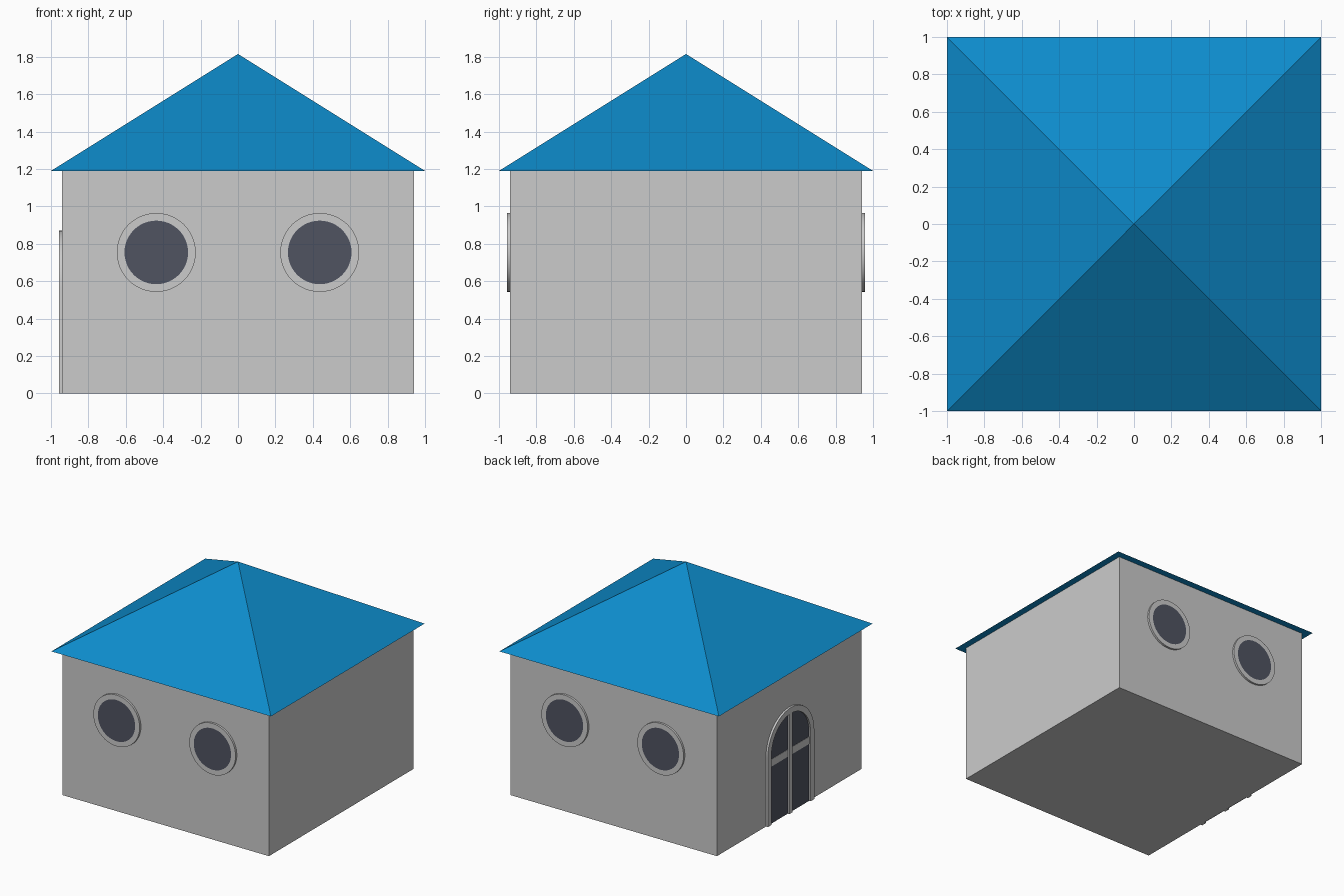
import bpy, bmesh, math
from mathutils import Matrix

if "Cube" in bpy.data.objects:
    bpy.data.objects.remove(bpy.data.objects["Cube"], do_unlink=True)


def material(name, rgb):
    mat = bpy.data.materials.new(name)
    mat.use_nodes = True
    colour = (*rgb, 1)
    mat.diffuse_color = colour
    mat.node_tree.nodes["Principled BSDF"].inputs["Base Color"].default_value = colour
    return mat


WALL = material("stone_grey", (0.60, 0.60, 0.60))
ROOF = material("roof_blue", (0.004, 0.26, 0.60))
GLASS = material("dark_glass", (0.08, 0.088, 0.12))

HALF, EAVES, APEX = 0.94, 1.19, 1.815
DEPTH = 0.017
LEFT_WALL = Matrix.Translation((-HALF, 0, 0)) @ Matrix.Rotation(-math.pi / 2, 4, "Z")


def finish(name, bm, *mats, smooth=False):
    bmesh.ops.recalc_face_normals(bm, faces=bm.faces)
    mesh = bpy.data.meshes.new(name)
    bm.to_mesh(mesh)
    bm.free()
    for mat in mats:
        mesh.materials.append(mat)
    obj = bpy.data.objects.new(name, mesh)
    bpy.context.collection.objects.link(obj)
    if smooth:
        bpy.ops.object.select_all(action="DESELECT")
        obj.select_set(True)
        bpy.context.view_layer.objects.active = obj
        bpy.ops.object.shade_smooth_by_angle(angle=math.radians(35))
    return obj


def box(name, mat, lo, hi, matrix=Matrix()):
    bm = bmesh.new()
    bmesh.ops.create_cube(bm, size=1)
    for v in bm.verts:
        v.co = [a + (c + 0.5) * (b - a) for a, b, c in zip(lo, hi, v.co)]
    bm.transform(matrix)
    return finish(name, bm, mat)


def arch(radius, spring, steps=24):
    """Outline of a round-headed opening, from foot to foot."""
    curve = [(radius * math.cos(math.pi * i / steps),
              spring + radius * math.sin(math.pi * i / steps)) for i in range(steps + 1)]
    return [(radius, 0)] + curve + [(-radius, 0)]


# Walls and pyramid roof
box("walls", WALL, (-HALF, -HALF, 0), (HALF, HALF, EAVES))
bm = bmesh.new()
base = [bm.verts.new((x, y, EAVES)) for x, y in ((-1, -1), (1, -1), (1, 1), (-1, 1))]
tip = bm.verts.new((0, 0, APEX))
bm.faces.new(base)
for i in range(4):
    bm.faces.new((base[i], base[(i + 1) % 4], tip))
finish("roof", bm, ROOF)

# Round windows, two on the front and two on the back, glass inset in the rim
for side, turn in (("front", 0), ("back", math.pi)):
    for hand, x in (("left", 0.437), ("right", -0.437)):
        bm = bmesh.new()
        bmesh.ops.create_cone(bm, cap_ends=True, segments=48, radius1=0.211,
                              radius2=0.211, depth=DEPTH)
        cap = max(bm.faces, key=lambda f: f.calc_center_median().z)
        bmesh.ops.inset_region(bm, faces=[cap], thickness=0.041)
        cap.material_index = 1
        bm.transform(Matrix.Rotation(turn, 4, "Z")
                     @ Matrix.Translation((x, -HALF - DEPTH / 2, 0.754))
                     @ Matrix.Rotation(math.pi / 2, 4, "X"))
        finish(f"{side}_{hand}_window", bm, WALL, GLASS, smooth=True)

# Arched door on the left-hand wall: glass plate, frame and bars
OUTER, INNER, SPRING = 0.303, 0.255, 0.567
bm = bmesh.new()
bm.faces.new([bm.verts.new((x, -0.003, z)) for x, z in arch(INNER + 0.01, SPRING)])
bm.transform(LEFT_WALL)
finish("door_glass", bm, GLASS)

bm = bmesh.new()
rings = [[bm.verts.new((x, y, z)) for x, z in arch(r, SPRING)]
         for r, y in ((OUTER, 0), (OUTER, -DEPTH), (INNER, -DEPTH), (INNER, 0))]
for k in range(4):
    a, b = rings[k], rings[(k + 1) % 4]
    for i in range(len(a) - 1):
        bm.faces.new((a[i], a[i + 1], b[i + 1], b[i]))
for end in (0, -1):
    bm.faces.new([ring[end] for ring in rings])
bm.transform(LEFT_WALL)
finish("door_frame", bm, WALL, smooth=True)

box("door_mullion", WALL, (-0.022, -DEPTH, 0), (0.022, 0, SPRING + INNER + 0.01), LEFT_WALL)
box("door_crossbar", WALL, (-INNER, -0.005, 0.47), (INNER, 0, 0.53), LEFT_WALL)
